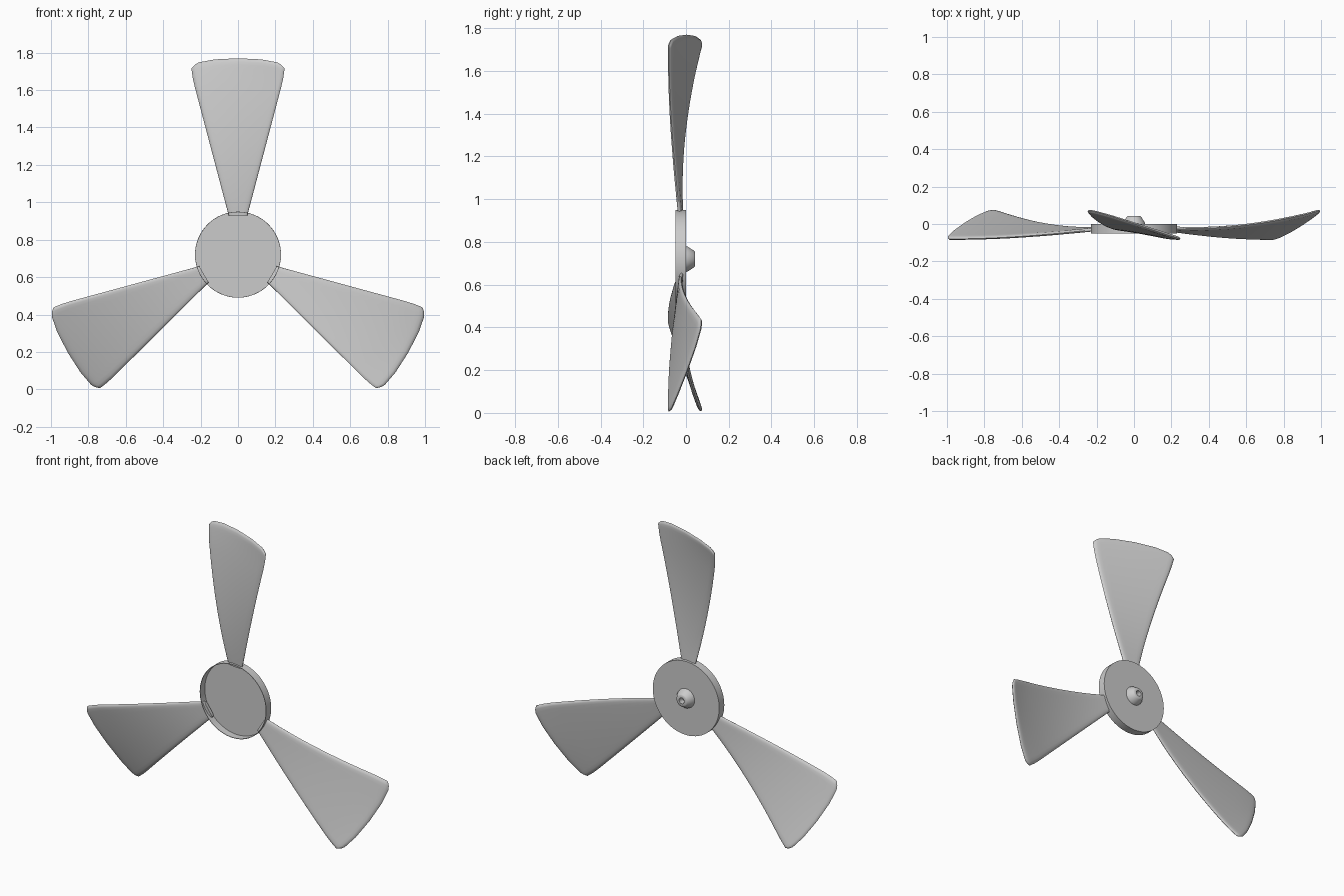
import bpy, bmesh
from math import pi, sqrt, radians

if "Cube" in bpy.data.objects:
    bpy.data.objects.remove(bpy.data.objects["Cube"])

CZ = 0.72  # height of the rotation axis


def finish(bm, name, turn=0.0, angle=35):
    bmesh.ops.remove_doubles(bm, verts=bm.verts, dist=1e-5)
    bmesh.ops.recalc_face_normals(bm, faces=bm.faces)
    mesh = bpy.data.meshes.new(name)
    bm.to_mesh(mesh)
    bm.free()
    ob = bpy.data.objects.new(name, mesh)
    bpy.context.collection.objects.link(ob)
    ob.location.z = CZ
    ob.rotation_euler.y = turn
    bpy.ops.object.select_all(action='DESELECT')
    ob.select_set(True)
    bpy.context.view_layer.objects.active = ob
    bpy.ops.object.shade_smooth_by_angle(angle=radians(angle))
    return ob


def lathe(name, profile, steps=64):
    # profile is (radius, y), spun around the y axis
    bm = bmesh.new()
    vs = [bm.verts.new((r, y, 0)) for r, y in profile]
    es = [bm.edges.new(p) for p in zip(vs, vs[1:])]
    bmesh.ops.spin(bm, geom=vs + es, cent=(0, 0, 0), axis=(0, 1, 0),
                   angle=2 * pi, steps=steps)
    return finish(bm, name)


def lerp(x, pts):
    for (a, va), (b, vb) in zip(pts, pts[1:]):
        if x <= b:
            return va + (vb - va) * (x - a) / (b - a)
    return pts[-1][1]


WIDTH = [(0.21, 0.05), (0.93, 0.24), (1.0, 0.25)]                # half chord
TIP = [(0, 1.05), (0.5, 1.044), (0.84, 1.028), (0.93, 1.015), (1, 0.995)]
HALF = [0, 0.25, 0.5, 0.7, 0.84, 0.92, 0.97, 1]
US = [-u for u in HALF[:0:-1]] + HALF
TS = [i / 16 for i in range(16)] + [0.96, 0.98, 0.992, 1]
R0 = 0.21


def blade_point(u, t, side):
    r = R0 + t * (lerp(abs(u), TIP) - R0)
    w = lerp(r, WIDTH)
    s = (r - R0) / 0.8
    y = -0.025 - 0.065 * s + 0.087 * s * s - u * (0.005 + 0.072 * s ** 1.5)
    # thickness rounds off to nothing at the rim
    d = min(1.0, (1 - abs(u)) * w / 0.025, (1 - t) * 0.84 / 0.025)
    return (u * w, y + side * 0.010 * sqrt(max(0, 1 - (1 - d) ** 2)), r)


def blade(name, turn):
    bm = bmesh.new()
    roots = []
    for side in (-1, 1):
        rows = [[bm.verts.new(blade_point(u, t, side)) for u in US] for t in TS]
        roots.append(rows[0])
        for a, b in zip(rows, rows[1:]):
            for i in range(len(US) - 1):
                bm.faces.new((a[i], a[i + 1], b[i + 1], b[i]))
    # close the root
    f, k = roots
    for i in range(len(US) - 1):
        bm.faces.new((f[i], f[i + 1], k[i + 1], k[i]))
    bmesh.ops.remove_doubles(bm, verts=bm.verts, dist=1e-5)
    return finish(bm, name, turn, 50)


# shallow hub dish, open to the front
lathe("hub_dish", [(0, 0), (0.23, 0), (0.23, -0.05), (0.227, -0.05),
                   (0.227, -0.004), (0, -0.004)])

# shaft boss on the back, with a bore
lathe("shaft_boss", [(0.06, -0.001), (0.058, 0.008), (0.038, 0.039), (0.032, 0.043),
                     (0.018, 0.043), (0.018, 0.008), (0, 0.008)], 32)

# three twisted blades
for n in range(3):
    blade(f"blade_{n + 1}", n * 2 * pi / 3)
